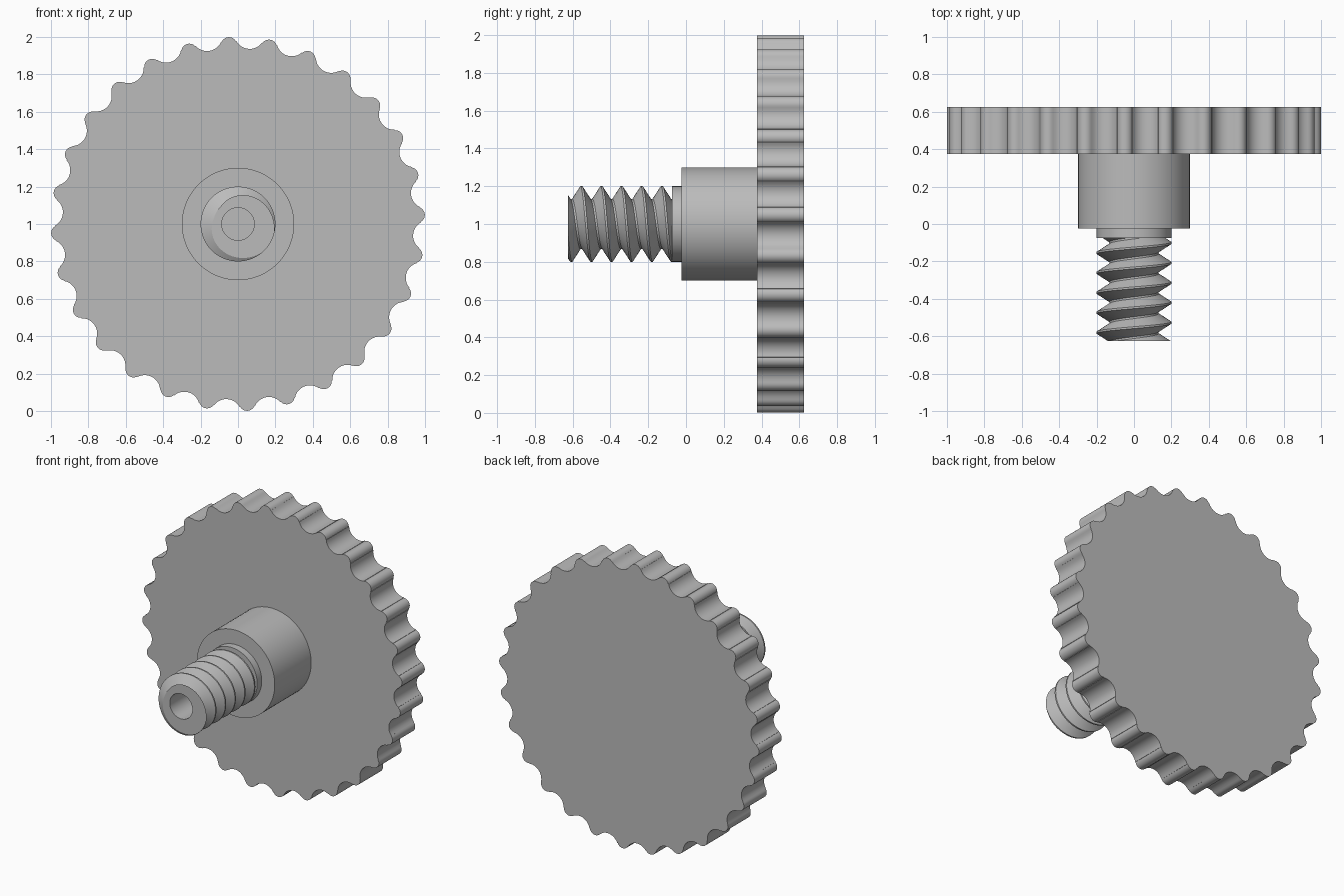
import bpy, bmesh
from math import sin, cos, pi, tau, atan2, hypot, radians

cube = bpy.data.objects.get("Cube")
if cube:
    bpy.data.objects.remove(cube, do_unlink=True)

grey = bpy.data.materials.new("plain grey")
grey.use_nodes = True
grey.diffuse_color = (0.5, 0.5, 0.5, 1)
grey.node_tree.nodes["Principled BSDF"].inputs["Base Color"].default_value = (0.5, 0.5, 0.5, 1)

AXIS_Z = 1.0


def finish(name, bm):
    """Clean the mesh, make the object and smooth its curved faces."""
    bmesh.ops.remove_doubles(bm, verts=bm.verts, dist=1e-5)
    bmesh.ops.dissolve_degenerate(bm, edges=bm.edges, dist=1e-5)
    bmesh.ops.recalc_face_normals(bm, faces=bm.faces)
    mesh = bpy.data.meshes.new(name)
    bm.to_mesh(mesh)
    bm.free()
    mesh.materials.append(grey)
    ob = bpy.data.objects.new(name, mesh)
    bpy.context.collection.objects.link(ob)
    bpy.ops.object.select_all(action="DESELECT")
    ob.select_set(True)
    bpy.context.view_layer.objects.active = ob
    bpy.ops.object.shade_smooth_by_angle(angle=radians(30))
    return ob


def sweep(name, profile, segments=72):
    """Turn profile(angle) -> [(radius, y), ...] around the shaft axis."""
    bm = bmesh.new()
    columns = []
    for i in range(segments + 1):
        a = tau * i / segments
        columns.append([bm.verts.new((r * cos(a), y, AXIS_Z + r * sin(a)))
                        for r, y in profile(a)])
    for left, right in zip(columns, columns[1:]):
        for k in range(len(left) - 1):
            bm.faces.new((left[k], left[k + 1], right[k + 1], right[k]))
    return finish(name, bm)


# Toothed wheel: small round tips joined to wider round valleys
TEETH, PHASE = 28, radians(2.9)
TIP_R, VALLEY_R, VALLEY_C = 0.043, 0.082, 1.02
half = pi / TEETH
tip_c = 1 - TIP_R
vx, vy = VALLEY_C * cos(half), VALLEY_C * sin(half)
join = atan2(vy, vx - tip_c)


def arc(cx, cy, r, start, end, n=10):
    return [(cx + r * cos(start + (end - start) * i / n),
             cy + r * sin(start + (end - start) * i / n)) for i in range(n + 1)]


tooth = arc(tip_c, 0, TIP_R, -join, join)
tooth += arc(vx, vy, VALLEY_R, pi + join, pi + 2 * half - join)

bm = bmesh.new()
rim = []
for t in range(TEETH):
    turn = PHASE + 2 * half * t
    for x, y in tooth:
        r, a = hypot(x, y), atan2(y, x) + turn
        rim.append(bm.verts.new((r * cos(a), 0.375, AXIS_Z + r * sin(a))))
face = bm.faces.new(rim)
extruded = bmesh.ops.extrude_face_region(bm, geom=[face], use_keep_orig=True)
bmesh.ops.translate(bm, vec=(0, 0.25, 0),
                    verts=[g for g in extruded["geom"] if isinstance(g, bmesh.types.BMVert)])
finish("toothed_wheel", bm)

# Hub with the short plain neck in front of it
sweep("hub_and_neck", lambda a: [(0.12, -0.075), (0.2, -0.075), (0.2, -0.025),
                                 (0.3, -0.025), (0.3, 0.375)])

# Threaded shaft with a blind bore, the helix clipped flat at both ends
PITCH, CREST_Y = 0.1065, -0.554
ROOT, CREST, FLAT = 0.132, 0.2, 0.005
FRONT, BACK, BORE = -0.625, -0.075, 0.087


def thread_radius(y, crest):
    d = abs((y - crest + PITCH / 2) % PITCH - PITCH / 2)
    t = (d - FLAT) / (PITCH / 2 - 2 * FLAT)
    return CREST + (ROOT - CREST) * min(max(t, 0), 1)


def thread_column(a):
    crest = CREST_Y - (a - pi / 2) / tau * PITCH
    points = [(0, BACK), (BORE, BACK), (BORE, FRONT)]
    for turn in range(-3, 8):
        for offset in (-FLAT, FLAT, PITCH / 2 - FLAT, PITCH / 2 + FLAT):
            y = min(max(crest + turn * PITCH + offset, FRONT), BACK)
            points.append((thread_radius(y, crest), y))
    return points


sweep("threaded_shaft", thread_column)
